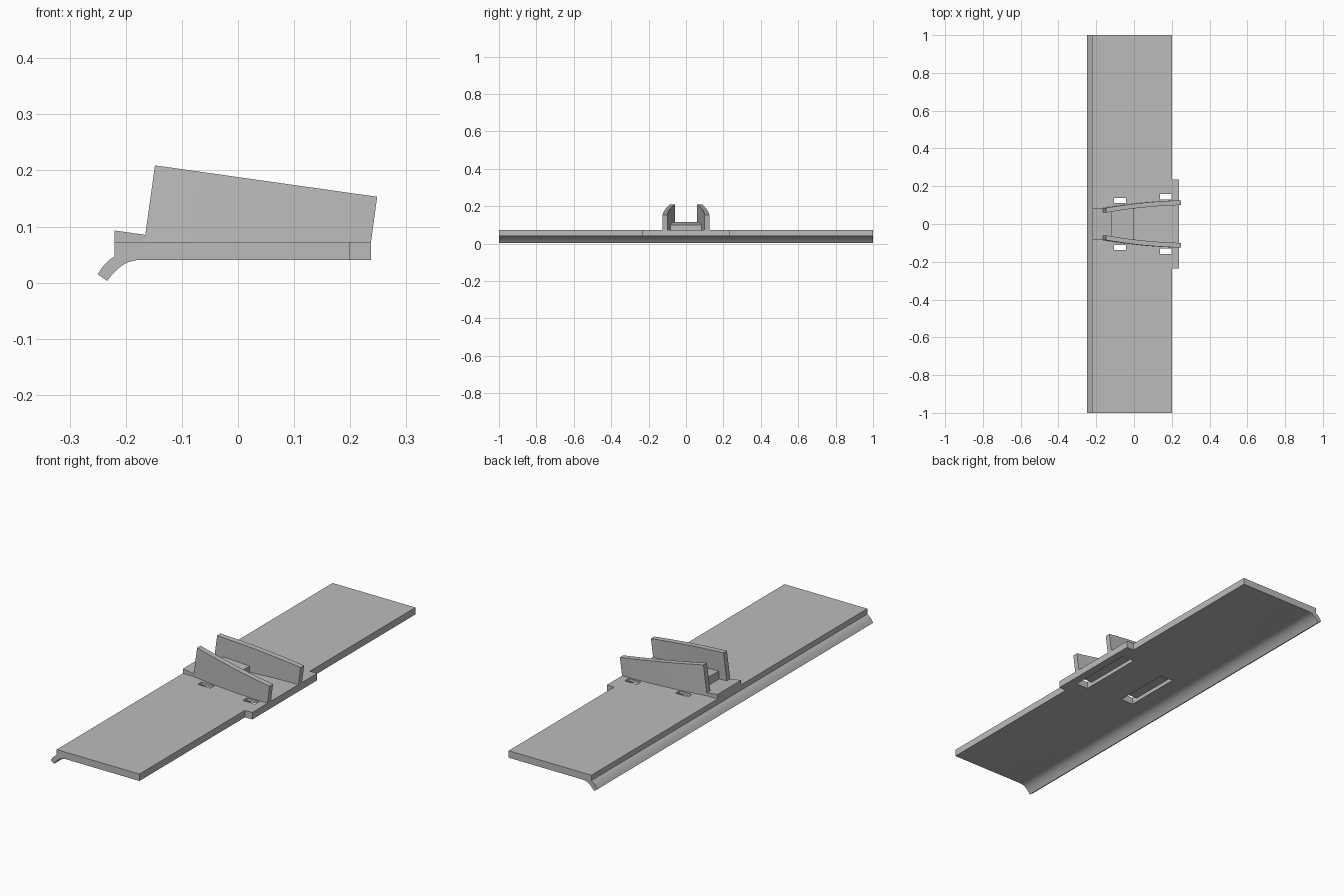
import bpy
import bmesh

cube = bpy.data.objects.get("Cube")
if cube:
    bpy.data.objects.remove(cube, do_unlink=True)

GREY = (0.5, 0.5, 0.5, 1.0)
grey = bpy.data.materials.new("plain_grey")
grey.use_nodes = True
grey.diffuse_color = GREY
grey.node_tree.nodes["Principled BSDF"].inputs["Base Color"].default_value = GREY


def finish(name, bm):
    bmesh.ops.recalc_face_normals(bm, faces=bm.faces)
    mesh = bpy.data.meshes.new(name)
    bm.to_mesh(mesh)
    bm.free()
    mesh.materials.append(grey)
    obj = bpy.data.objects.new(name, mesh)
    bpy.context.collection.objects.link(obj)
    return obj


def extrude_y(name, profile, y0, y1):
    """Extrude a closed x-z profile between two y positions."""
    bm = bmesh.new()
    face = bm.faces.new([bm.verts.new((x, y0, z)) for x, z in profile])
    made = bmesh.ops.extrude_face_region(bm, geom=[face])["geom"]
    verts = [v for v in made if isinstance(v, bmesh.types.BMVert)]
    bmesh.ops.translate(bm, verts=verts, vec=(0, y1 - y0, 0))
    return finish(name, bm)


def box(name, x0, x1, y0, y1, z0, z1):
    return extrude_y(name, [(x0, z0), (x1, z0), (x1, z1), (x0, z1)], y0, y1)


def activate(obj):
    bpy.ops.object.select_all(action="DESELECT")
    obj.select_set(True)
    bpy.context.view_layer.objects.active = obj


def smooth(obj):
    activate(obj)
    bpy.ops.object.shade_smooth_by_angle(angle=0.6)


def cut(obj, cutter):
    cutter.hide_render = True
    mod = obj.modifiers.new("cut", "BOOLEAN")
    mod.operation = "DIFFERENCE"
    mod.solver = "EXACT"
    mod.object = cutter
    activate(obj)
    bpy.ops.object.modifier_apply(modifier=mod.name)
    bpy.data.objects.remove(cutter, do_unlink=True)


BOTTOM, TOP = 0.04, 0.072

# Long plate with the curled lip along one edge
plate = extrude_y("plate", [
    (0.2, BOTTOM), (0.2, TOP), (-0.22, TOP), (-0.22, 0.047),
    (-0.229, 0.041), (-0.24, 0.03), (-0.25, 0.015), (-0.233, 0.003),
    (-0.225, 0.014), (-0.215, 0.024), (-0.206, 0.031), (-0.197, 0.036),
    (-0.181, BOTTOM)], -1, 1)

# Strap channels under the plate, open to the top at both ends
for x0, x1, inner, outer in ((-0.107, -0.043, 0.11, 0.138),
                             (0.137, 0.199, 0.13, 0.16)):
    cut(plate, box("channel_cutter", x0, x1, -outer, outer, 0.0, 0.058))
    for y0, y1 in ((-outer, -inner), (inner, outer)):
        cut(plate, box("hole_cutter", x0, x1, y0, y1, 0.0, 0.1))
smooth(plate)

# Tab on the straight edge
box("edge_tab", 0.2, 0.237, -0.235, 0.235, BOTTOM, TOP)

# Sloping sill and cross block between the fins
extrude_y("sloped_sill", [(-0.22, TOP), (-0.075, TOP), (-0.22, 0.093)],
          -0.085, 0.085)
extrude_y("cross_block", [(-0.12, TOP), (0.0, TOP), (0.0, 0.1), (-0.12, 0.116)],
          -0.085, 0.085)


def fin(name, side):
    """Upright wall, gently bowed in plan, with tilted ends and top."""
    bm = bmesh.new()
    steps = 10
    rings = []
    for i in range(steps + 1):
        t = i / steps
        y = 0.06 + 0.04 * t + 0.03 * t * (1 - t)
        low = -0.167 + 0.404 * t
        high = -0.148 + 0.396 * t
        top = 0.209 - 0.056 * t
        ring = [(low, y, TOP), (low, y + 0.025, TOP),
                (high, y + 0.025, top), (high, y, top)]
        rings.append([bm.verts.new((px, side * py, pz)) for px, py, pz in ring])
    for a, b in zip(rings, rings[1:]):
        for k in range(4):
            n = (k + 1) % 4
            bm.faces.new((a[k], a[n], b[n], b[k]))
    bm.faces.new(rings[0])
    bm.faces.new(rings[-1])
    smooth(finish(name, bm))


fin("front_fin", -1)
fin("back_fin", 1)
